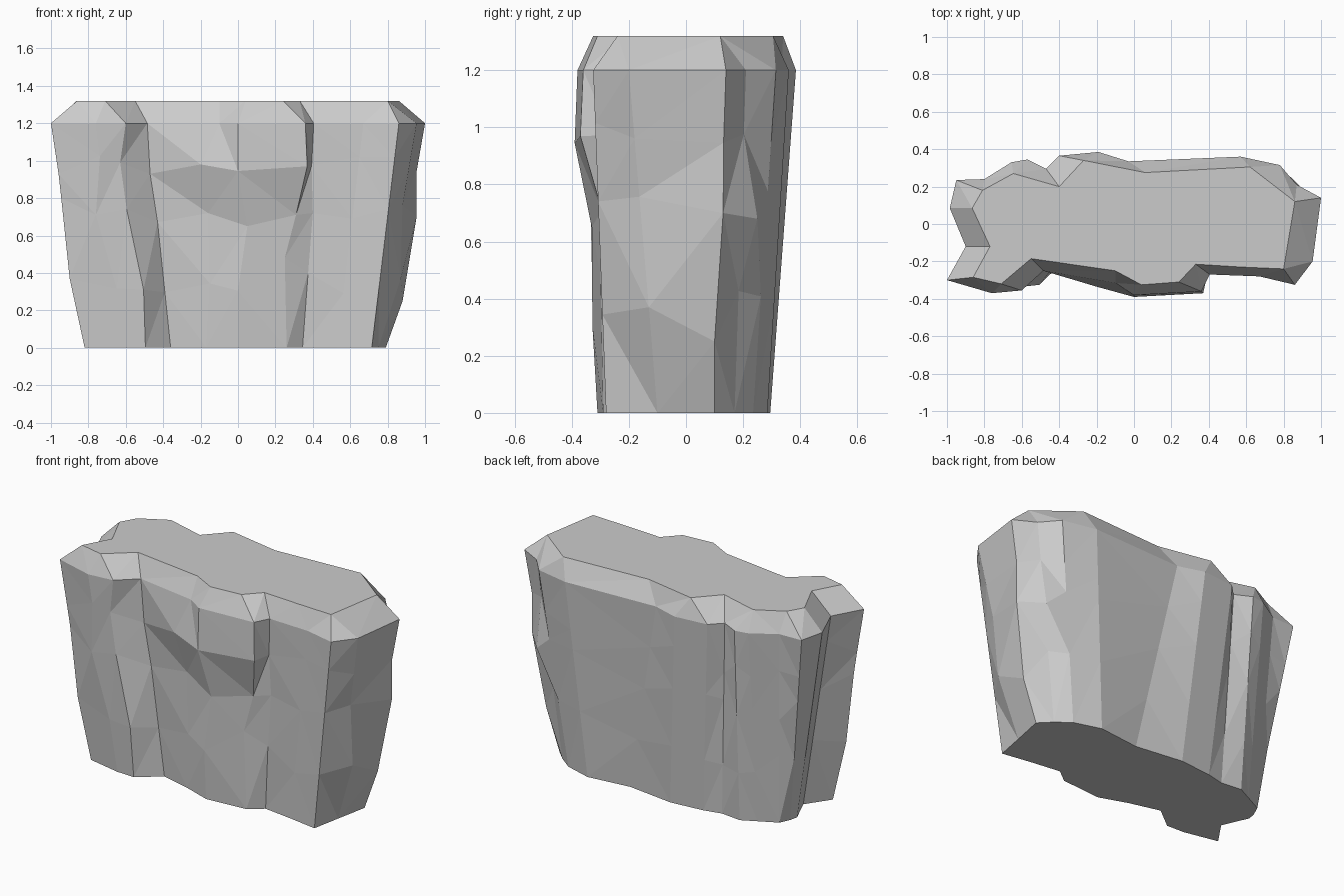
import bpy, bmesh, random
from mathutils import Vector

random.seed(4)

# Plan outlines, anticlockwise from the front left corner, one point per column
rim = [(-1, -.30), (-.76, -.37), (-.60, -.355), (-.485, -.25), (-.10, -.315),
       (0, -.38), (.36, -.36), (.405, -.27), (.67, -.28), (.86, -.325),
       (.955, -.20), (1, .14), (.87, .21), (.78, .315), (.57, .36),
       (-.03, .335), (-.19, .385), (-.40, .365), (-.47, .295), (-.57, .345),
       (-.655, .33), (-.80, .24), (-.95, .235), (-.985, .085), (-.90, -.12)]
foot = [(-.82, -.255), (-.61, -.30), (-.495, -.305), (-.36, -.20), (-.17, -.25),
        (0, -.31), (.26, -.29), (.345, -.225), (.53, -.25), (.715, -.28),
        (.75, -.10), (.79, .10), (.72, .17), (.635, .235), (.47, .285),
        (.20, .255), (-.10, .295), (-.31, .275), (-.42, .25), (-.55, .265),
        (-.64, .22), (-.75, .165), (-.78, .10), (-.79, .05), (-.72, -.11)]
cap = [(-.86, -.285), (-.71, -.32), (-.71, -.32), (-.55, -.185), (-.10, -.25),
       (.04, -.325), (.24, -.31), (.33, -.215), (.57, -.23), (.80, -.24),
       (.80, -.24), (.86, .12), (.86, .12), (.62, .305), (.62, .305),
       (.06, .275), (-.27, .34), (-.27, .34), (-.40, .20), (-.645, .27),
       (-.645, .27), (-.81, .18), (-.81, .18), (-.865, .085), (-.77, -.12)]

# Carved ledges and bulges: (level, column) -> position
carve = {(1, 0): (-.90, -.27, .37), (2, 0): (-.945, -.28, .80),
         (2, 1): (-.76, -.335, .71), (1, 2): (-.505, -.325, .31),
         (2, 2): (-.595, -.335, .74), (3, 2): (-.63, -.34, .99),
         (3, 3): (-.47, -.24, .93), (3, 4): (-.20, -.335, .98),
         (2, 4): (-.16, -.265, .72), (3, 5): (0, -.39, .945),
         (2, 5): (.05, -.33, .65), (3, 6): (.37, -.37, .97),
         (2, 6): (.31, -.295, .71), (1, 6): (.25, -.30, .48),
         (2, 7): (.40, -.25, .72), (1, 7): (.375, -.245, .40),
         (1, 10): (.87, -.13, .37), (1, 11): (.88, .10, .25),
         (2, 11): (.955, .13, .70), (2, 12): (.84, .25, .68)}


def column_point(level, i):
    if (level, i) in carve:
        return Vector(carve[level, i])
    z = (0, .36, .72, .96, 1.2)[level]
    if 0 < level < 4:
        z += random.uniform(-.08, .08)
    p = Vector(foot[i]).lerp(Vector(rim[i]), z / 1.2)
    return Vector((p.x, p.y, z))


# Rock body: stacked rings, bevelled rim and flat top
bm = bmesh.new()
n = len(rim)
rings = [[bm.verts.new(column_point(k, i)) for i in range(n)] for k in range(5)]
rings.append([bm.verts.new((x, y, 1.32)) for x, y in cap])
for a, b in zip(rings, rings[1:]):
    for i in range(n):
        j = (i + 1) % n
        bm.faces.new((a[i], a[j], b[j], b[i]))
bm.faces.new(rings[0][::-1])
bm.faces.new(rings[-1])
bmesh.ops.remove_doubles(bm, verts=bm.verts, dist=.001)

# Split the sides into flat facets
sides = [f for f in bm.faces if len(f.verts) == 4]
bmesh.ops.triangulate(bm, faces=sides, quad_method='SHORT_EDGE')
bmesh.ops.recalc_face_normals(bm, faces=bm.faces)

mesh = bpy.data.meshes.new("rock")
bm.to_mesh(mesh)
bm.free()
rock = bpy.data.objects.new("rock", mesh)
bpy.context.collection.objects.link(rock)
